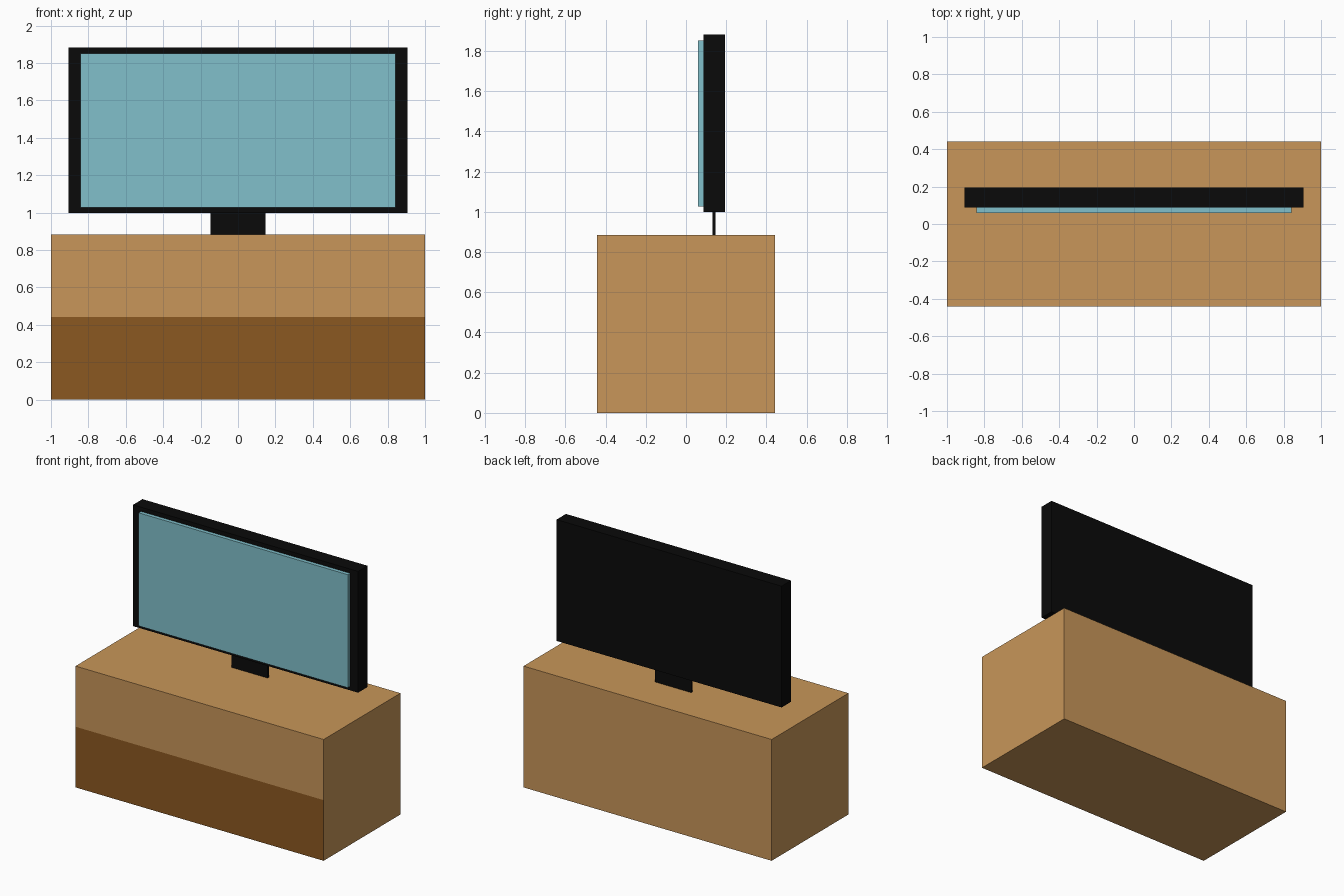
import bpy
import bmesh
from mathutils import Vector

if "Cube" in bpy.data.objects:
    bpy.data.objects.remove(bpy.data.objects["Cube"])


def material(name, rgb):
    mat = bpy.data.materials.new(name)
    mat.diffuse_color = (*rgb, 1.0)
    mat.use_nodes = True
    mat.node_tree.nodes["Principled BSDF"].inputs["Base Color"].default_value = mat.diffuse_color
    return mat


light_wood = material("light_wood", (0.58, 0.305, 0.10))
dark_wood = material("dark_wood", (0.26, 0.098, 0.015))
black_plastic = material("black_plastic", (0.003, 0.003, 0.003))
screen_blue = material("screen_blue", (0.22, 0.53, 0.60))


def box(name, low, high, *mats):
    """Axis-aligned box between two opposite corners."""
    low, high = Vector(low), Vector(high)
    bm = bmesh.new()
    bmesh.ops.create_cube(bm, size=1.0)
    bmesh.ops.scale(bm, vec=high - low, verts=bm.verts)
    bmesh.ops.translate(bm, vec=(low + high) / 2, verts=bm.verts)
    mesh = bpy.data.meshes.new(name)
    bm.to_mesh(mesh)
    bm.free()
    for mat in mats:
        mesh.materials.append(mat)
    obj = bpy.data.objects.new(name, mesh)
    bpy.context.collection.objects.link(obj)
    return obj


# Cabinet, split at mid height so the lower front can be a dark drawer
half_height = 0.442
cabinet = box("cabinet", (-1, -0.442, 0), (1, 0.442, 2 * half_height),
              light_wood, dark_wood)
bm = bmesh.new()
bm.from_mesh(cabinet.data)
bmesh.ops.bisect_plane(bm, geom=bm.verts[:] + bm.edges[:] + bm.faces[:],
                       plane_co=(0, 0, half_height), plane_no=(0, 0, 1))
bm.normal_update()
for face in bm.faces:
    if face.normal.y < -0.9 and face.calc_center_median().z < half_height:
        face.material_index = 1
bm.to_mesh(cabinet.data)
bm.free()

# Television: thin neck, body and raised screen panel
box("stand_neck", (-0.146, 0.132, 0.884), (0.146, 0.147, 0.998), black_plastic)
box("television_body", (-0.907, 0.087, 0.998), (0.907, 0.195, 1.882), black_plastic)
box("screen", (-0.843, 0.06, 1.027), (0.843, 0.087, 1.851), screen_blue)
